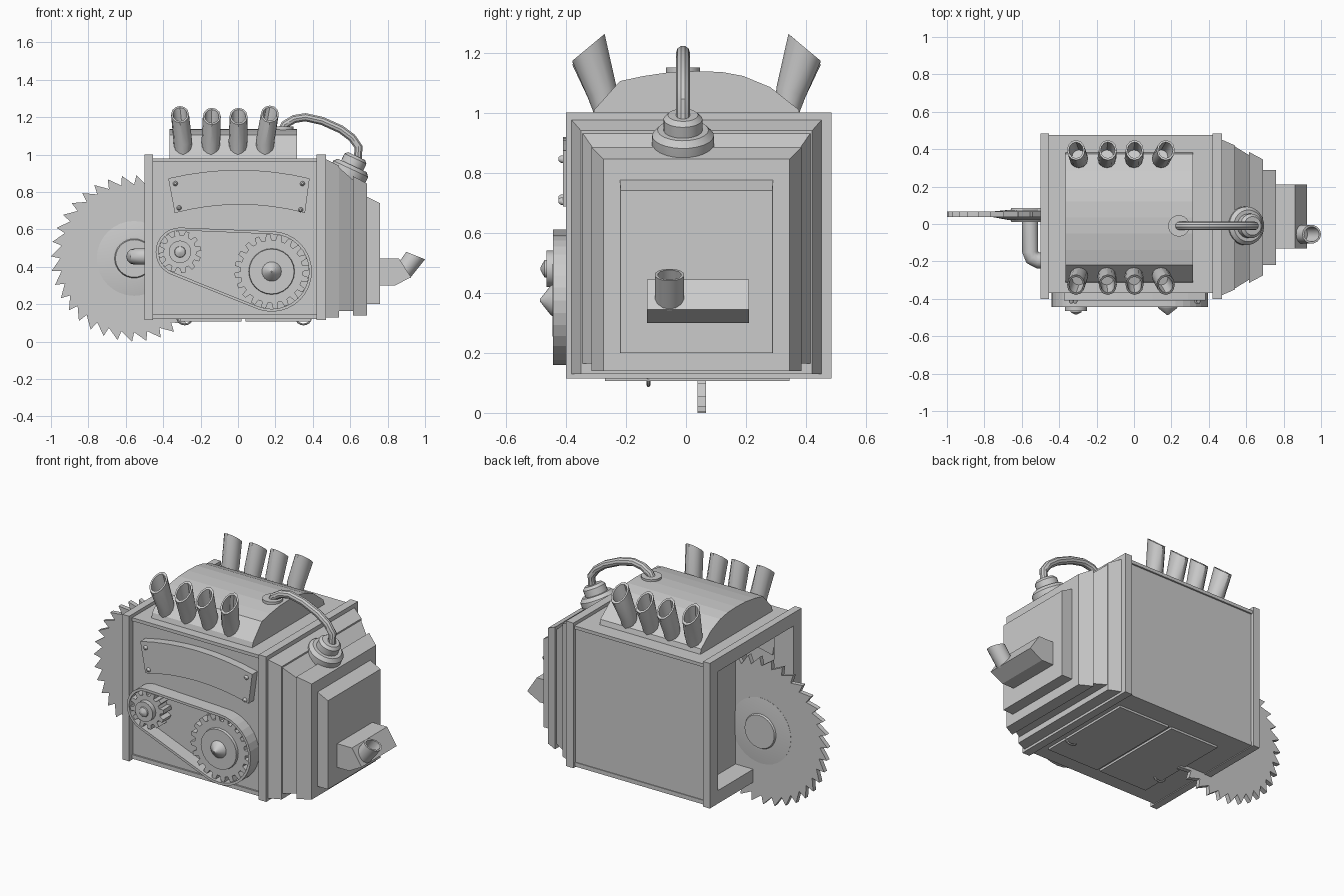
import bpy, bmesh
from math import sin, cos, pi
from mathutils import Vector
from mathutils.geometry import convex_hull_2d

if "Cube" in bpy.data.objects:
    bpy.data.objects.remove(bpy.data.objects["Cube"])

YC = 0.035  # centre line of the housing


def loft(name, rings, closed=False, caps=True, smooth=False):
    """Skin a list of equal-length vertex rings."""
    bm = bmesh.new()
    rows = [[bm.verts.new(p) for p in r] for r in rings]
    n = len(rows[0])
    for a, b in zip(rows, rows[1:] + (rows[:1] if closed else [])):
        for i in range(n):
            j = (i + 1) % n
            bm.faces.new((a[i], a[j], b[j], b[i]))
    if caps and not closed:
        bm.faces.new(rows[0])
        bm.faces.new(rows[-1])
    bmesh.ops.recalc_face_normals(bm, faces=bm.faces)
    me = bpy.data.meshes.new(name)
    bm.to_mesh(me)
    bm.free()
    ob = bpy.data.objects.new(name, me)
    bpy.context.collection.objects.link(ob)
    if smooth:
        bpy.ops.object.select_all(action='DESELECT')
        ob.select_set(True)
        bpy.context.view_layer.objects.active = ob
        bpy.ops.object.shade_smooth_by_angle(angle=0.6)
    return ob


def rect(x, y0, y1, z0, z1):
    return [(x, y0, z0), (x, y1, z0), (x, y1, z1), (x, y0, z1)]


def box(name, x0, x1, y0, y1, z0, z1):
    return loft(name, [rect(x0, y0, y1, z0, z1), rect(x1, y0, y1, z0, z1)])


def prism_y(name, pts, y0, y1):
    return loft(name, [[(x, y, z) for x, z in pts] for y in (y0, y1)])


def prism_x(name, pts, x0, x1):
    return loft(name, [[(x, y, z) for y, z in pts] for x in (x0, x1)])


def ring(c, u, v, n=14):
    c, u, v = Vector(c), Vector(u), Vector(v)
    return [c + u * cos(2 * pi * i / n) + v * sin(2 * pi * i / n) for i in range(n)]


def turned(name, base, axis, prof, n=24):
    """Lathe (distance, radius) pairs along an axis."""
    base, axis = Vector(base), Vector(axis).normalized()
    u = axis.orthogonal().normalized()
    v = axis.cross(u)
    return loft(name, [ring(base + axis * d, u * r, v * r, n) for d, r in prof], smooth=True)


def pipe(name, pts, r, n=10):
    """Round tube along a path lying in one plane."""
    pts = [Vector(p) for p in pts]
    side = (pts[1] - pts[0]).cross(pts[-1] - pts[0]).normalized()
    rings = []
    for i, p in enumerate(pts):
        t = (pts[min(i + 1, len(pts) - 1)] - pts[max(i - 1, 0)]).normalized()
        rings.append(ring(p, side * r, t.cross(side) * r, n))
    return loft(name, rings, smooth=True)


# Housing: shell, open left flange with recess, right flange, edge trims
loft("housing_shell", [rect(x, -0.36, 0.465, 0.13, 0.965) for x in (-0.46, 0.45)], caps=False)
loft("left_flange", [rect(-0.5, -0.40, 0.485, 0.115, 1.0), rect(-0.455, -0.40, 0.485, 0.115, 1.0),
                     rect(-0.455, -0.35, 0.455, 0.14, 0.955), rect(-0.37, -0.32, 0.405, 0.195, 0.92),
                     rect(-0.5, -0.32, 0.405, 0.195, 0.92)], closed=True)
box("recess_panel", -0.38, -0.37, -0.04, 0.41, 0.19, 0.93)
box("right_flange", 0.42, 0.47, -0.40, 0.485, 0.115, 1.0)
box("top_trim", -0.46, 0.43, -0.37, 0.475, 0.96, 0.98)
box("bottom_trim", -0.46, 0.43, -0.37, 0.47, 0.12, 0.145)

# Stepped end cover
for nm, x0, x1, h0, h1, b, t0, t1 in (
        ("cover_step_a", 0.46, 0.54, 0.42, 0.385, 0.13, 0.98, 0.94),
        ("cover_step_b", 0.53, 0.62, 0.385, 0.33, 0.165, 0.94, 0.86),
        ("cover_step_c", 0.615, 0.69, 0.35, 0.31, 0.14, 0.885, 0.845),
        ("cover_step_d", 0.68, 0.76, 0.255, 0.253, 0.20, 0.78, 0.74)):
    loft(nm, [rect(x0, YC - h0, YC + h0, b, t0), rect(x1, YC - h1, YC + h1, b, t1)])

# Discharge chute and its short spout
prism_y("chute", [(0.75, 0.30), (0.84, 0.30), (0.925, 0.345), (0.86, 0.445), (0.75, 0.445)], -0.13, 0.21)
ax, cap = Vector((0.05, 0, -0.02)), Vector((0.035, 0, -0.035))
side = Vector((0, 0.05, 0))
loft("chute_spout", [ring((0.885, -0.055, 0.375), cap, side), ring((0.95, -0.055, 0.46), ax, side),
                     ring((0.95, -0.055, 0.46), ax * 0.8, side * 0.8),
                     ring((0.90, -0.055, 0.395), cap * 0.8, side * 0.8)], smooth=True)

# Domed hood
prism_x("hood", [(-0.315, 0.97), (-0.305, 1.01), (-0.22, 1.105), (-0.14, 1.122), (-0.05, 1.135),
                 (0.035, 1.138), (0.12, 1.135), (0.19, 1.122), (0.28, 1.085), (0.375, 1.01),
                 (0.385, 0.97)], -0.365, 0.315)

# Two rows of exhaust stacks
for s in (-1, 1):
    for k, (xb, xt, zt) in enumerate(((-0.295, -0.31, 1.215), (-0.145, -0.14, 1.205),
                                      (0.0, 0.003, 1.205), (0.145, 0.17, 1.217))):
        def st(x, off, z, r, dy, dz):
            return ring((x, YC + s * off, z), (r, 0, 0), (0, s * dy, dz), 12)
        loft(f"exhaust_{'front' if s < 0 else 'back'}_{k}", [
            st(xb, 0.295, 0.98, 0.04, 0.04, 0), st(xb, 0.315, 1.07, 0.05, 0.048, -0.018),
            st(xt, 0.36, zt, 0.048, 0.054, -0.045), st(xt, 0.36, zt, 0.038, 0.043, -0.036),
            st(xb, 0.325, 1.10, 0.036, 0.036, -0.012)], smooth=True)

# Filler cap and hose
turned("filler_cap", (0.575, -0.01, 0.865), (0.42, 0, 0.9),
       [(-0.02, 0.1), (0.0, 0.103), (0.065, 0.103), (0.085, 0.085), (0.085, 0.065),
        (0.125, 0.065), (0.14, 0.05)])
turned("hose_base", (0.24, -0.01, 1.12), (0, 0, 1), [(0, 0.057), (0.03, 0.057)])
pipe("hose", [(0.23, -0.01, 1.12), (0.25, -0.01, 1.16), (0.30, -0.01, 1.19), (0.36, -0.01, 1.20),
              (0.45, -0.01, 1.18), (0.55, -0.01, 1.135), (0.61, -0.01, 1.09), (0.645, -0.01, 1.04),
              (0.64, -0.01, 0.98)], 0.023)

# Curved plate with corner rivets
xs = [-1 + i / 4 for i in range(9)]
plate = [(0.005 + 0.378 * t, 0.918 - 0.045 * t * t) for t in xs]
plate += [(0.01 + 0.348 * t, 0.733 - 0.045 * t * t) for t in reversed(xs)]
prism_y("front_plate", plate, -0.35, -0.41)
for i, (x, z) in enumerate(((-0.335, 0.845), (0.345, 0.845), (-0.315, 0.715), (0.335, 0.705))):
    turned(f"rivet_{i}", (x, -0.405, z), (0, -1, 0), [(0, 0.014), (0.012, 0.012), (0.02, 0.006)], 10)

# Drive belt around two sprockets
SMALL, BIG = (-0.31, 0.48, 0.115), (0.18, 0.375, 0.2)


def belt_pts(off):
    return [(cx + (r + off) * cos(2 * pi * i / 32), cz + (r + off) * sin(2 * pi * i / 32))
            for cx, cz, r in (SMALL, BIG) for i in range(32)]


outer, inner = belt_pts(0.015), belt_pts(0.0)
hull = convex_hull_2d([Vector(p) for p in outer])
loft("drive_belt", [[(p[i][0], y, p[i][1]) for i in hull]
                    for p, y in ((outer, -0.35), (outer, -0.443), (inner, -0.443), (inner, -0.35))],
     closed=True)


def gear(name, cx, cz, r, root, teeth, y0, y1):
    pts = []
    for i in range(teeth):
        for f, q in ((0, root), (0.12, r), (0.5, r), (0.62, root)):
            a = 2 * pi * (i + f) / teeth
            pts.append((cx + q * cos(a), cz + q * sin(a)))
    return prism_y(name, pts, y0, y1)


gear("small_sprocket", -0.31, 0.48, 0.114, 0.088, 12, -0.35, -0.435)
gear("big_sprocket", 0.18, 0.375, 0.199, 0.168, 20, -0.35, -0.43)
turned("small_hub", (-0.31, -0.42, 0.48), (0, -1, 0),
       [(0, 0.06), (0.045, 0.06), (0.045, 0.03), (0.052, 0.028), (0.065, 0.003)])
turned("big_hub", (0.18, -0.42, 0.375), (0, -1, 0),
       [(0, 0.125), (0.025, 0.12), (0.025, 0.052), (0.03, 0.05), (0.067, 0.003)])

# Saw blade, dished centre, washers and bent shaft
CX, CZ, T = -0.555, 0.445, 36
saw = []
for i in range(T):
    for f, r in ((0.0, 0.395), (0.85, 0.446)):
        a = 2 * pi * (i + f) / T
        saw.append((CX + r * cos(a), CZ + r * sin(a)))
prism_y("saw_blade", saw, 0.038, 0.066)
turned("blade_centre", (CX, 0.0, CZ), (0, 1, 0),
       [(0.01, 0.1), (0.022, 0.105), (0.022, 0.12), (0.037, 0.2), (0.067, 0.2), (0.075, 0.12),
        (0.075, 0.105), (0.085, 0.1)], 32)
pipe("blade_shaft", [(CX, 0.03, 0.455), (CX, -0.15, 0.455), (CX + 0.012, -0.18, 0.455),
                     (CX + 0.04, -0.195, 0.455), (-0.36, -0.2, 0.455)], 0.043, 12)

# Underside hatches with ring handles
for nm, x0, x1, hx in (("left", -0.31, 0.02, -0.285), ("right", 0.04, 0.39, 0.35)):
    box(f"{nm}_hatch", x0, x1, -0.27, 0.345, 0.107, 0.13)
    pipe(f"{nm}_handle", [(hx + 0.04 * cos(a * pi / 8), -0.125, 0.128 - 0.036 * sin(a * pi / 8))
                          for a in range(8, -1, -1)][:8] + [(hx + 0.04, -0.125, 0.13)], 0.006, 6)
